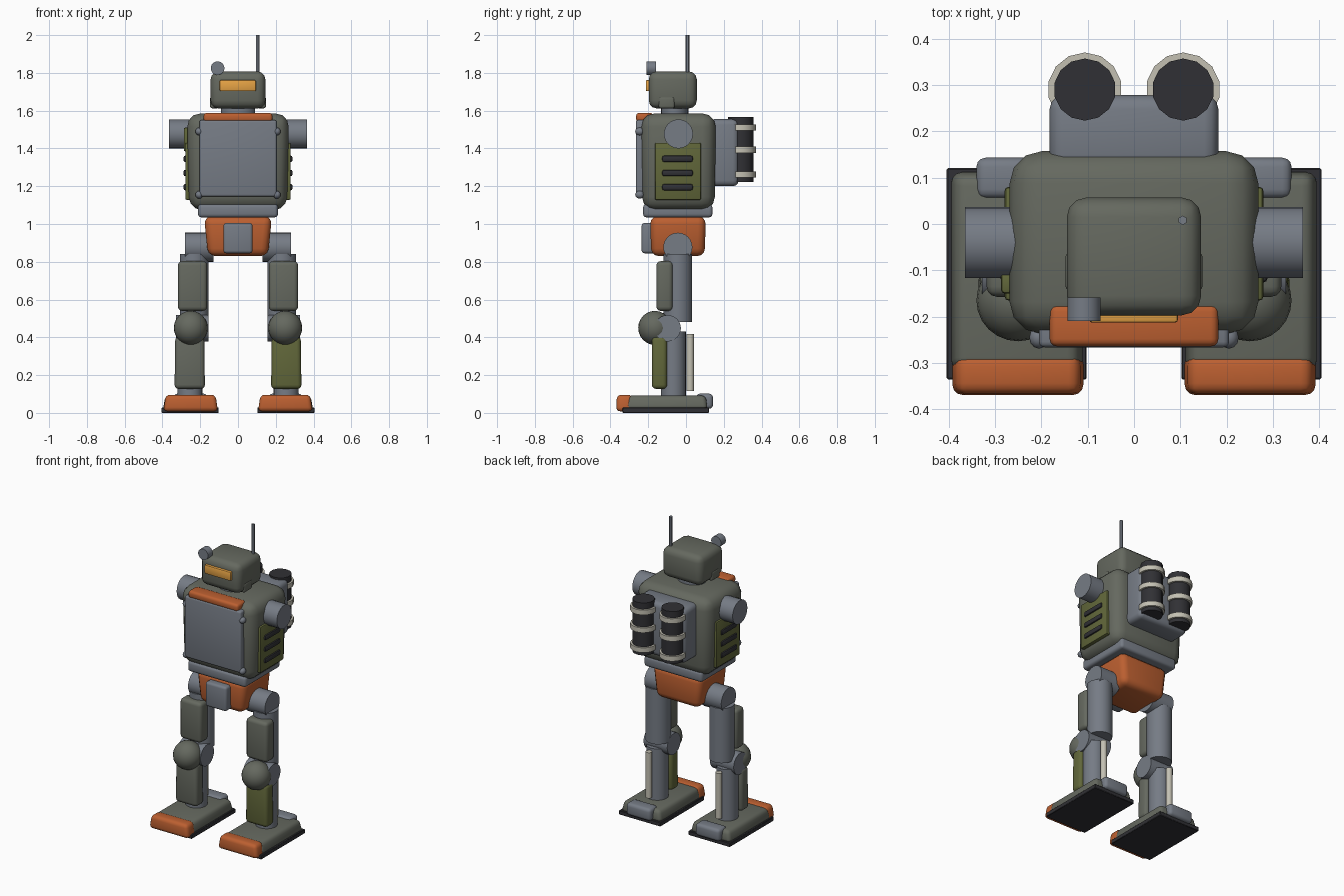
import bpy, bmesh, math
from mathutils import Matrix, Vector

if "Cube" in bpy.data.objects:
    bpy.data.objects.remove(bpy.data.objects["Cube"])

COLORS = {
    "armour": (0.13, 0.14, 0.115), "slate": (0.18, 0.2, 0.235),
    "dark": (0.03, 0.03, 0.035), "orange": (0.5, 0.115, 0.03),
    "olive": (0.12, 0.135, 0.042), "cream": (0.55, 0.53, 0.45),
    "amber": (0.8, 0.37, 0.06),
}
MATS = {}
for key, rgb in COLORS.items():
    MATS[key] = bpy.data.materials.new(key)
    MATS[key].diffuse_color = (*rgb, 1)


def finish(name, bm, mat):
    me = bpy.data.meshes.new(name)
    bm.normal_update()
    bm.to_mesh(me)
    bm.free()
    ob = bpy.data.objects.new(name, me)
    bpy.context.collection.objects.link(ob)
    me.materials.append(MATS[mat])
    bpy.ops.object.select_all(action='DESELECT')
    ob.select_set(True)
    bpy.context.view_layer.objects.active = ob
    bpy.ops.object.shade_smooth_by_angle(angle=math.radians(40))
    return ob


def box(name, x, y, z, mat, bevel=0.015, segs=3, top=(1, 1), bottom=(1, 1)):
    """Bevelled box from (min, max) ranges, with optional taper at either end."""
    bm = bmesh.new()
    bmesh.ops.create_cube(bm, size=1)
    c = Vector((sum(x) / 2, sum(y) / 2, sum(z) / 2))
    for v in bm.verts:
        t = top if v.co.z > 0 else bottom
        v.co = c + Vector((v.co.x * abs(x[1] - x[0]) * t[0],
                           v.co.y * (y[1] - y[0]) * t[1],
                           v.co.z * (z[1] - z[0])))
    if bevel:
        bmesh.ops.bevel(bm, geom=bm.edges[:], offset=bevel, segments=segs,
                        profile=0.5, affect='EDGES', clamp_overlap=True)
    return finish(name, bm, mat)


def cyl(name, centre, r, length, mat, axis='Z', sides=24, squash=(1, 1)):
    bm = bmesh.new()
    bmesh.ops.create_cone(bm, cap_ends=True, segments=sides, radius1=r,
                          radius2=r, depth=length)
    bmesh.ops.scale(bm, vec=(*squash, 1), verts=bm.verts)
    if axis != 'Z':
        rot = Matrix.Rotation(math.pi / 2, 3, 'Y' if axis == 'X' else 'X')
        bmesh.ops.rotate(bm, matrix=rot, verts=bm.verts)
    bmesh.ops.translate(bm, vec=centre, verts=bm.verts)
    return finish(name, bm, mat)


def ball(name, centre, scale, mat, sides=20):
    bm = bmesh.new()
    bmesh.ops.create_uvsphere(bm, u_segments=sides, v_segments=sides // 2, radius=1)
    bmesh.ops.scale(bm, vec=scale, verts=bm.verts)
    bmesh.ops.translate(bm, vec=centre, verts=bm.verts)
    return finish(name, bm, mat)


# Pelvis and waist
box("pelvis", (-.18, .18), (-.19, .105), (.83, 1.04), "orange", .04, bottom=(.88, .96))
box("pelvis_plate", (-.077, .077), (-.235, -.16), (.845, 1.005), "slate", .015)
box("waist_plate", (-.212, .212), (-.227, .14), (1.035, 1.105), "slate", .018)

# Torso
box("torso", (-.27, .27), (-.238, .158), (1.073, 1.585), "armour", .07, 3, bottom=(.96, .97))
box("chest_plate", (-.205, .205), (-.266, -.18), (1.145, 1.55), "slate", .012)
box("collar", (-.182, .182), (-.264, -.173), (1.54, 1.588), "orange", .016)
for s in (-1, 1):
    for z in (1.155, 1.49):
        ball("chest_bolt", (s * .205, -.245, z), (.021, .024, .021), "slate", 12)

# Side panels, vents and shoulder stubs
for s in (-1, 1):
    box("side_panel", sorted((s * .235, s * .279)), (-.165, .08), (1.128, 1.43), "olive", .008, 2)
    for z in (1.195, 1.27, 1.345):
        box("side_vent", sorted((s * .26, s * .289)), (-.127, .037), (z - .018, z + .018), "dark", .012, 2)
    cyl("shoulder_joint", (s * .29, -.04, 1.477), .077, .15, "slate", 'X')
box("side_patch", (-.287, -.25), (-.15, -.105), (1.385, 1.51), "olive", .008, 2)

# Neck and head
cyl("neck", (0, -.06, 1.605), .09, .09, "slate", squash=(1, .8))
box("head", (-.145, .145), (-.197, .057), (1.612, 1.808), "armour", .042)
for s in (-1, 1):
    box("jaw_guard", sorted((s * .10, s * .148)), (-.145, -.06), (1.612, 1.675), "armour", .012)
box("visor", (-.097, .095), (-.213, -.17), (1.703, 1.762), "amber", .007, 2)
cyl("head_sensor", (-.108, -.184, 1.825), .036, .05, "slate", 'Y')
cyl("antenna", (.105, .008, 1.89), .01, .22, "slate", sides=6)

# Backpack with two banded tanks
box("backpack", (-.182, .182), (.12, .278), (1.2, 1.555), "slate", .03)
for s in (-1, 1):
    cyl("tank", (s * .106, .29, 1.395), .067, .345, "dark", sides=14)
    for z in (1.262, 1.393, 1.51):
        cyl("tank_band", (s * .106, .29, z), .08, .032, "cream", sides=14)

# Legs
for s in (-1, 1):
    def xr(a, b):
        return sorted((s * a, s * b))

    cyl("hip_joint", (s * .205, -.043, .877), .077, .15, "slate", 'X')
    cyl("thigh", (s * .232, -.043, .66), .076, .36, "slate")
    box("thigh_armour", xr(.163, .318), (-.157, -.07), (.54, .803), "armour", .022)
    cyl("knee_joint", (s * .242, -.097, .448), .07, .172, "slate", 'X')
    ball("knee_cap", (s * .25, -.165, .45), (.09, .088, .09), "armour", 24)
    cyl("shin", (s * .255, -.067, .25), .066, .36, "slate")
    box("shin_armour", xr(.175, .336), (-.181, -.10), (.127, .405),
        "olive" if s > 0 else "armour", .022, top=(.95, 1))
    cyl("calf_piston", (s * .255, .022, .267), .02, .3, "cream", sides=10)

    # Foot
    box("foot_sole", xr(.102, .404), (-.335, .121), (0, .028), "dark", .003, 1)
    box("foot", xr(.107, .398), (-.32, .115), (.018, .092), "armour", .022, top=(.9, .95))
    box("toe_cap", xr(.106, .395), (-.37, -.28), (.008, .096), "orange", .022, top=(.91, .9))
    box("heel_block", xr(.163, .34), (.055, .143), (.022, .102), "slate", .02)

for m in bpy.data.materials:
    if m.users and not m.is_grease_pencil:
        m.use_nodes = True
        m.node_tree.nodes["Principled BSDF"].inputs["Base Color"].default_value = m.diffuse_color
